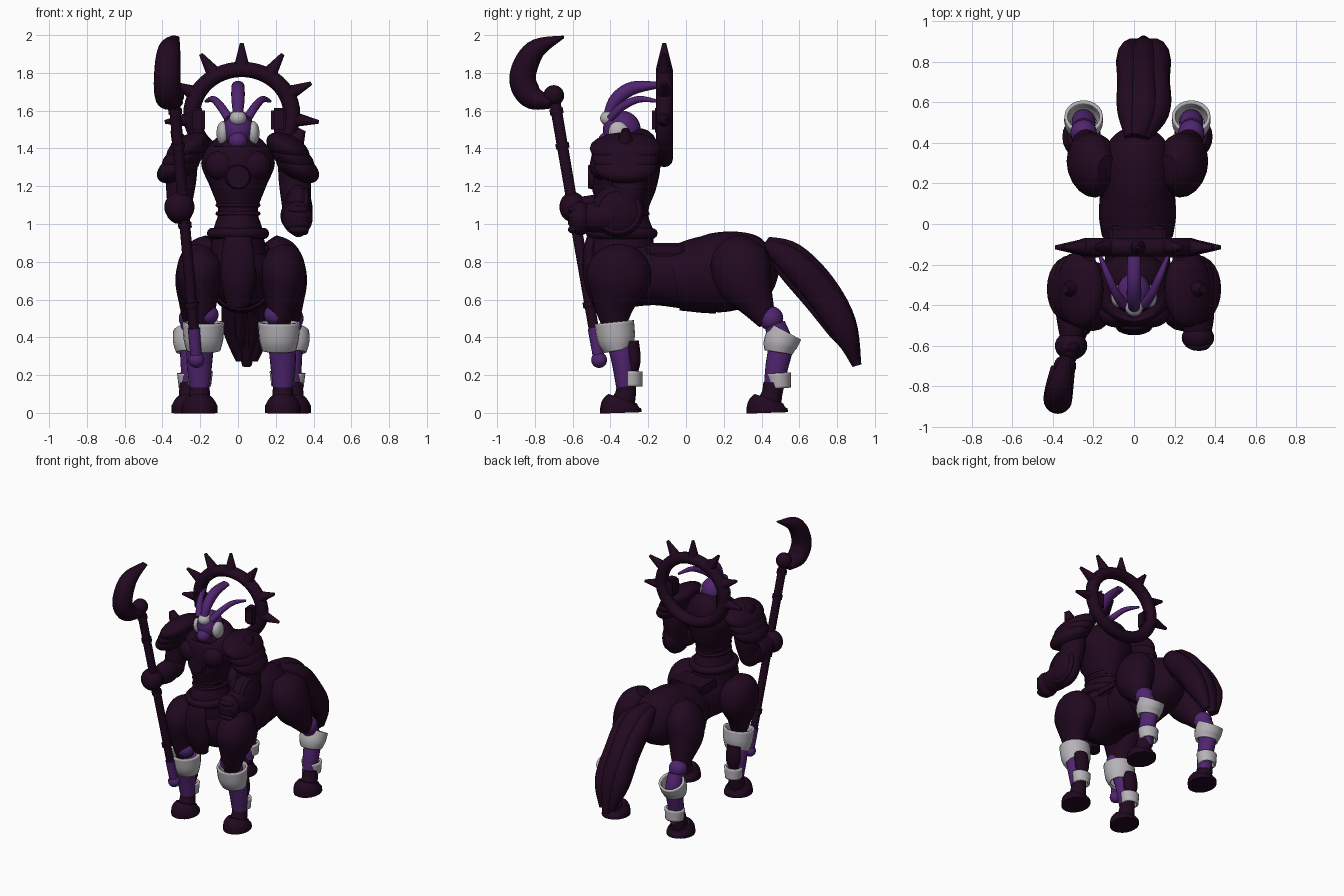
import bpy, bmesh, math
from mathutils import Vector, Matrix, Euler

old = bpy.data.objects.get("Cube")
if old:
    bpy.data.objects.remove(old, do_unlink=True)


def material(name, color):
    mat = bpy.data.materials.new(name)
    mat.use_nodes = True
    mat.diffuse_color = (*color, 1)
    mat.node_tree.nodes["Principled BSDF"].inputs["Base Color"].default_value = (*color, 1)
    return mat


dark = material("dark plum armour", (.015, .0025, .014))
purple = material("violet body", (.08, .018, .16))
white = material("pale plate", (.47, .45, .48))


def finish(name, bm, mat):
    bmesh.ops.recalc_face_normals(bm, faces=bm.faces)
    mesh = bpy.data.meshes.new(name)
    bm.to_mesh(mesh)
    bm.free()
    mesh.materials.append(mat)
    for poly in mesh.polygons:
        poly.use_smooth = True
    mesh.set_sharp_from_angle(angle=math.radians(45))
    obj = bpy.data.objects.new(name, mesh)
    bpy.context.scene.collection.objects.link(obj)
    return obj


def ball(name, centre, radii, mat, turn=(0, 0, 0)):
    bm = bmesh.new()
    place = Matrix.LocRotScale(Vector(centre), Euler(turn), Vector(radii))
    bmesh.ops.create_uvsphere(bm, u_segments=24, v_segments=14, radius=1, matrix=place)
    return finish(name, bm, mat)


def block(name, centre, size, mat):
    bm = bmesh.new()
    place = Matrix.LocRotScale(Vector(centre), None, Vector(size))
    bmesh.ops.create_cube(bm, size=1, matrix=place)
    bmesh.ops.bevel(bm, geom=bm.edges[:], offset=.015, segments=2, affect="EDGES")
    return finish(name, bm, mat)


def rod(name, start, end, r_start, r_end, mat):
    start, end = Vector(start), Vector(end)
    axis = end - start
    bm = bmesh.new()
    place = Matrix.Translation((start + end) / 2) @ axis.to_track_quat("Z", "Y").to_matrix().to_4x4()
    bmesh.ops.create_cone(bm, cap_ends=True, segments=16, radius1=r_start,
                          radius2=r_end, depth=axis.length, matrix=place)
    return finish(name, bm, mat)


def catmull(a, b, c, d, t):
    return [q + t / 2 * (r - p + t * (2 * p - 5 * q + 4 * r - s + t * (3 * (q - r) + s - p)))
            for p, q, r, s in zip(a, b, c, d)]


def loft(name, sections, mat, sides=20, steps=5, hollow=False):
    """Smooth body through sections of (x, y, z, half width, half depth)."""
    ends = [sections[0], *sections, sections[-1]]
    path = [catmull(*ends[i:i + 4], k / steps) for i in range(len(sections) - 1) for k in range(steps)]
    path.append(sections[-1])
    points = [Vector(p[:3]) for p in path]
    bm = bmesh.new()
    rings = []
    for i, p in enumerate(path):
        tangent = (points[min(i + 1, len(points) - 1)] - points[max(i - 1, 0)]).normalized()
        side = (Vector((1, 0, 0)) - tangent * tangent.x).normalized()
        up = tangent.cross(side)
        angles = [math.tau * k / sides for k in range(sides)]
        rings.append([bm.verts.new(points[i] + side * math.cos(a) * max(p[3], .004)
                                   + up * math.sin(a) * max(p[4], .004)) for a in angles])
    for low, high in zip(rings, rings[1:]):
        for k in range(sides):
            n = (k + 1) % sides
            bm.faces.new((low[k], low[n], high[n], high[k]))
    if not hollow:
        bm.faces.new(rings[0])
        bm.faces.new(rings[-1])
    obj = finish(name, bm, mat)
    if hollow:
        obj.modifiers.new("shell", "SOLIDIFY").thickness = .016
    return obj


def ring(name, centre, major, minor, mat, turn=(0, 0, 0), scale=(1, 1, 1)):
    bpy.ops.mesh.primitive_torus_add(location=centre, rotation=turn, major_radius=major,
                                     minor_radius=minor, major_segments=48, minor_segments=12)
    obj = bpy.context.object
    obj.name, obj.scale = name, scale
    obj.data.materials.append(mat)
    bpy.ops.object.shade_smooth()


# Animal body sits slightly to the left of the rider's centre line
mid = .017
loft("barrel", [(mid, -.47, .72, .08, .1), (mid, -.34, .74, .17, .18), (mid, -.16, .73, .16, .16),
                (mid, 0, .72, .165, .17), (mid, .15, .74, .18, .21), (mid, .3, .76, .18, .2),
                (mid, .42, .77, .13, .15), (mid, .48, .78, .04, .05)], dark, sides=28)
loft("saddle_band", [(mid, -.06, .71, .175, .17), (mid, .04, .725, .19, .195),
                     (mid, .14, .735, .185, .21)], dark)
block("back_plate", (mid, -.11, .865), (.28, .2, .07), dark)

# Upper body
loft("torso", [(0, -.34, .84, .15, .17), (0, -.34, .97, .13, .165), (0, -.335, 1.07, .105, .135),
               (0, -.33, 1.19, .145, .17), (0, -.32, 1.32, .195, .185), (0, -.31, 1.42, .15, .16),
               (0, -.33, 1.47, .06, .07)], dark, sides=28)
for i in range(3):
    ring("waist_band", (0, -.335, 1.01 + i * .045), .107, .012, dark, scale=(1, 1.2, 1))
ring("belt", (0, -.34, .95), .135, .03, dark, scale=(1, 1.15, 1))
rod("chest_disc", (0, -.47, 1.25), (0, -.52, 1.25), .075, .06, dark)
loft("front_skirt", [(0, -.48, .97, .06, .03), (0, -.51, .85, .085, .035),
                     (0, -.49, .7, .09, .05), (0, -.45, .57, .06, .04)], dark)
loft("collar", [(0, -.33, 1.38, .14, .13), (0, -.34, 1.45, .08, .09)], dark)

# Head, crest and face plates
ball("head", (0, -.34, 1.5), (.085, .1, .1), purple)
ball("jaw", (0, -.41, 1.44), (.05, .055, .05), purple)
ball("brow_plate", (0, -.405, 1.56), (.045, .05, .042), white)
loft("crest", [(0, -.42, 1.57, .025, .02), (0, -.37, 1.66, .035, .035), (0, -.28, 1.72, .035, .035),
               (0, -.15, 1.735, .032, .018)], purple)

# Halo, a little wider than tall, with spikes
hub = Vector((.02, -.115, 1.58))
ring("halo", hub, .265, .045, dark, turn=(math.pi / 2, 0, 0), scale=(1, .9, 1))
for i in range(-3, 4):
    angle = math.radians(i * 32)
    out = Vector((math.sin(angle), 0, math.cos(angle) * .92))
    rod("halo_spike", hub + out * .28, hub + out * .41, .04, .01, dark)

for s, word in ((-1, "right_"), (1, "left_")):
    # Face sides and horns
    ball(word + "cheek", (s * .08, -.355, 1.48), (.034, .055, .065), white, turn=(.3, 0, 0))
    loft(word + "horn", [(s * .05, -.4, 1.56, .025, .02), (s * .09, -.34, 1.62, .022, .022),
                         (s * .13, -.25, 1.66, .018, .018), (s * .17, -.15, 1.65, .008, .008)],
         purple, sides=12)
    block(word + "halo_bracket", (s * .215, -.14, 1.55), (.08, .08, .13), dark)
    ball(word + "chest_muscle", (s * .085, -.44, 1.31), (.09, .07, .08), dark)

    # Layered shoulder armour
    for i in range(3):
        ball(word + "shoulder_plate", (s * (.265 + i * .025), -.32, 1.4 - i * .05),
             (.125, .19 - i * .012, .07), dark, turn=(0, s * .5, 0))
    rod(word + "shoulder_spike", (s * .3, -.32, 1.42), (s * .34, -.32, 1.5), .05, .02, dark)

    # Front leg
    hip, knee, shin = mid + s * .19, mid + s * .2, mid + s * .22
    loft(word + "front_thigh", [(hip, -.33, .87, .06, .08), (hip + s * .02, -.34, .81, .115, .15),
                                (hip + s * .03, -.36, .7, .12, .17), (hip + s * .02, -.38, .57, .08, .11),
                                (knee, -.38, .46, .055, .065)], dark)
    ball(word + "front_knee", (hip, -.4, .52), (.07, .065, .06), purple)
    loft(word + "front_shin", [(knee, -.37, .45, .065, .075), (shin, -.34, .3, .07, .06),
                               (shin, -.32, .14, .055, .05)], purple)
    loft(word + "front_calf", [(shin, -.29, .38, .05, .04), (shin, -.28, .28, .055, .04),
                               (shin, -.29, .2, .03, .03)], dark)
    loft(word + "front_knee_plate", [(knee, -.36, .33, .09, .075), (knee, -.37, .39, .105, .1),
                                     (knee, -.38, .48, .112, .105)], white, hollow=True)
    loft(word + "front_fetlock_plate", [(shin, -.285, .14, .06, .055),
                                        (shin, -.285, .22, .07, .055)], white, hollow=True)

    # Hind leg
    foot = mid + s * .265
    loft(word + "hind_thigh", [(mid + s * .15, .27, .91, .05, .07), (mid + s * .2, .28, .83, .11, .15),
                               (mid + s * .23, .31, .7, .12, .15), (mid + s * .25, .38, .57, .08, .09),
                               (foot, .43, .48, .045, .05)], dark)
    ball(word + "hind_knee", (foot, .45, .5), (.065, .065, .065), purple)
    loft(word + "hind_shin", [(foot, .47, .47, .055, .055), (foot, .5, .36, .06, .065),
                              (foot, .48, .24, .055, .06), (foot, .46, .1, .05, .05)], purple)
    loft(word + "hind_knee_plate", [(foot, .49, .32, .08, .075), (foot, .5, .37, .095, .09),
                                    (foot, .53, .43, .095, .09)], white, hollow=True)
    loft(word + "hind_fetlock_plate", [(foot, .495, .13, .065, .06),
                                       (foot, .49, .21, .075, .065)], white, hollow=True)

    # Hooves
    for end, x, y in (("front_", shin, -.345), ("hind_", foot + s * .01, .43)):
        loft(word + end + "pastern", [(x, y + .01, .05, .06, .065), (x, y + .025, .1, .055, .055),
                                      (x, y + .03, .16, .05, .05)], dark)
        loft(word + end + "hoof", [(x, y, 0, .095, .11), (x, y, .04, .093, .105),
                                   (x, y + .01, .075, .07, .08)], dark, steps=3)

# Right arm gripping the staff
loft("right_upper_arm", [(-.28, -.31, 1.38, .07, .08), (-.3, -.3, 1.24, .08, .095),
                         (-.31, -.32, 1.1, .065, .08)], dark)
ball("right_elbow", (-.31, -.34, 1.09), (.075, .09, .085), dark)
loft("right_forearm", [(-.31, -.33, 1.08, .06, .06), (-.31, -.43, 1.08, .075, .08),
                       (-.31, -.56, 1.09, .055, .055)], dark)
ball("right_fist", (-.31, -.6, 1.09), (.08, .07, .08), dark)

# Left arm with rounded guard
loft("left_upper_arm", [(.28, -.31, 1.38, .07, .08), (.3, -.3, 1.24, .085, .095),
                        (.31, -.32, 1.08, .075, .08)], dark)
ball("left_elbow_guard", (.32, -.36, 1.07), (.075, .14, .14), dark)
ring("left_guard_rim", (.355, -.36, 1.07), .11, .018, dark, turn=(0, math.pi / 2, 0))
loft("left_forearm", [(.31, -.33, 1.06, .08, .08), (.31, -.45, 1.04, .085, .085),
                      (.315, -.55, 1.03, .065, .07)], dark)
ball("left_fist", (.315, -.56, 1.03), (.08, .065, .09), dark)
for i in range(4):
    ball("left_finger", (.32, -.6, .97 + i * .035), (.055, .025, .02), dark)

# Staff with crescent blade
butt, top = Vector((-.22, -.46, .28)), Vector((-.34, -.7, 1.68))
rod("staff", butt, top, .027, .03, dark)
ball("staff_foot", butt, (.042, .042, .042), purple)
rod("staff_foot_sleeve", butt, butt.lerp(top, .12), .03, .032, purple)
ball("staff_knob", top, (.055, .055, .055), dark)
for part in (.2, .5, .8, .93):
    rod("staff_collar", butt.lerp(top, part), butt.lerp(top, part + .02), .036, .036, dark)
loft("crescent_blade", [(-.35, -.71, 1.64, .06, .03), (-.37, -.82, 1.675, .07, .065),
                        (-.375, -.865, 1.78, .07, .07), (-.365, -.8, 1.92, .06, .055),
                        (-.335, -.65, 1.99, .025, .008)], dark, steps=7)

# Tail of overlapping strands
for shift, drop in ((0, 0), (-.07, .03), (.07, .03), (-.035, .07), (.035, .07)):
    wide, x = .075 - drop / 2, mid + .03 + shift
    loft("tail_strand", [(mid + shift * .3, .43, .9 - drop / 2, .04, .035),
                         (x, .56, .83 - drop, wide, .075), (x, .71, .67 - drop, wide, .085),
                         (x, .83, .47 - drop / 2, wide, .075),
                         (x - shift * .5, .905 - drop / 2, .25 + drop, .025, .025)], dark, sides=14)
